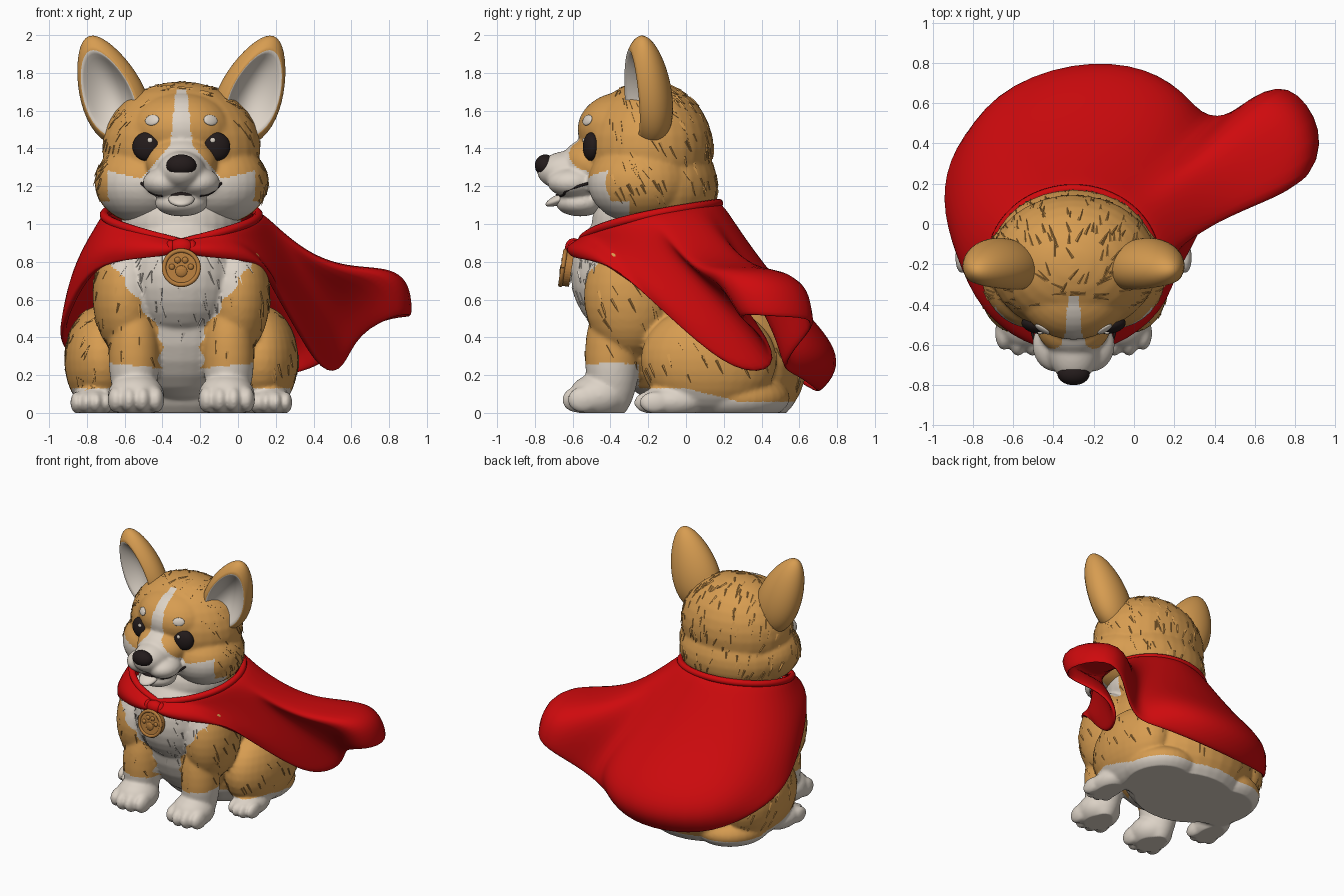
import bpy, bmesh, math, random
from mathutils import Matrix, Vector
from mathutils.bvhtree import BVHTree

random.seed(4)
if "Cube" in bpy.data.objects:
    bpy.data.objects.remove(bpy.data.objects["Cube"])
CENTRE_X = -0.3  # the animal's own symmetry plane


def material(name, rgb):
    m = bpy.data.materials.new(name)
    m.use_nodes = True
    m.diffuse_color = (*rgb, 1)
    m.node_tree.nodes["Principled BSDF"].inputs["Base Color"].default_value = (*rgb, 1)
    return m


TAN = material("tan fur", (0.68, 0.335, 0.082))
CREAM = material("cream fur", (0.72, 0.65, 0.57))
RED = material("red cloth", (0.62, 0.003, 0.004))
DARK = material("dark brown", (0.017, 0.011, 0.011))
GOLD = material("old gold", (0.46, 0.2, 0.045))


def add_object(name, mesh, mats, smooth=True):
    for m in mats:
        mesh.materials.append(m)
    ob = bpy.data.objects.new(name, mesh)
    ob.location.x = CENTRE_X
    bpy.context.collection.objects.link(ob)
    if smooth:
        mesh.shade_smooth()
    return ob


def finish(name, bm, mats, smooth=True):
    mesh = bpy.data.meshes.new(name)
    bm.to_mesh(mesh)
    bm.free()
    return add_object(name, mesh, mats, smooth)


def ellipsoid(bm, c, r, rot=Matrix(), seg=32):
    bmesh.ops.create_uvsphere(bm, u_segments=seg, v_segments=seg // 2, radius=1,
                              matrix=Matrix.Translation(c) @ rot @ Matrix.Diagonal((*r, 1)))


def ball(name, c, r, mat, rot=Matrix()):
    bm = bmesh.new()
    ellipsoid(bm, c, r, rot)
    return finish(name, bm, [mat])


def sculpt(name, parts, rule):
    """Fuse mirrored ellipsoids to one skin and colour its faces by a rule."""
    bm = bmesh.new()
    for c, r in parts:
        for s in ((1, -1) if c[0] else (1,)):
            ellipsoid(bm, (s * c[0], c[1], c[2]), r)
    raw = finish(name + "_raw", bm, [])
    re = raw.modifiers.new("fuse", 'REMESH')
    re.mode, re.voxel_size = 'VOXEL', 0.0105
    sm = raw.modifiers.new("soften", 'SMOOTH')
    sm.factor, sm.iterations = 0.5, 10
    mesh = bpy.data.meshes.new_from_object(raw.evaluated_get(bpy.context.evaluated_depsgraph_get()))
    bpy.data.objects.remove(raw)
    for v in mesh.vertices:
        v.co.z = max(v.co.z, 0)
    ob = add_object(name, mesh, [TAN, CREAM])
    for p in mesh.polygons:
        p.material_index = int(rule(p.center))
    return ob


def tube(name, pts, radius, mat):
    cu = bpy.data.curves.new(name, 'CURVE')
    cu.dimensions, cu.bevel_depth, cu.bevel_resolution, cu.use_fill_caps = '3D', radius, 3, True
    sp = cu.splines.new('NURBS')
    sp.points.add(len(pts) - 1)
    for p, co in zip(sp.points, pts):
        p.co = (*co, 1)
    sp.use_endpoint_u, sp.order_u = True, 3
    cu.materials.append(mat)
    ob = bpy.data.objects.new(name, cu)
    ob.location.x = CENTRE_X
    bpy.context.collection.objects.link(ob)


# Body, legs and paws
def body_rule(c):
    u, zig = abs(c.x), 0.015 * math.sin(c.z * 50)
    if c.y < -0.25 and u < 0.43 and c.z < 0.25 + 0.1 * (u - 0.24):
        return True
    if c.z < max(0.06, 0.13 - 0.25 * max(c.y, 0)):
        return True
    return c.y < -0.15 and u < 0.11 + 0.25 * min(max((c.z - 0.42) / 0.36, 0), 1) + zig


body_parts = [((0, 0.2, 0.26), (0.5, 0.44, 0.4)), ((0, -0.08, 0.55), (0.4, 0.4, 0.5)),
              ((0, -0.26, 0.73), (0.33, 0.35, 0.36)), ((0, -0.17, 1.0), (0.32, 0.33, 0.25)),
              ((0.29, -0.3, 0.62), (0.18, 0.24, 0.32)), ((0.25, -0.39, 0.3), (0.135, 0.145, 0.34)),
              ((0.24, -0.46, 0.09), (0.15, 0.16, 0.12)), ((0.42, 0.12, 0.28), (0.2, 0.36, 0.29)),
              ((0.47, -0.08, 0.06), (0.11, 0.18, 0.085)), ((0.28, 0.25, 0.08), (0.27, 0.3, 0.14))]
for d in (-0.105, -0.036, 0.036, 0.105):
    back = 3 * d * d
    body_parts += [((0.24 + d, -0.575 + back, 0.07), (0.045, 0.085, 0.07)),
                   ((0.475 + d * 0.75, -0.2 + back, 0.055), (0.034, 0.08, 0.058))]
body = sculpt("body", body_parts, body_rule)


# Head with muzzle and cheeks
def head_rule(c):
    u = abs(c.x)
    if c.y > -0.3:
        return False
    if c.z > 1.42:
        return c.y < -0.36 and u < 0.028 + 0.1 * (1.72 - c.z)
    if c.y < -0.45 and u < 0.058 + (1.42 - c.z) * 0.85:
        return True
    return c.z < 1.12 or (c.y < -0.4 and u < 0.39 and c.z < 1.235 + 0.25 * abs(u - 0.2))


head = sculpt("head", [
    ((0, -0.2, 1.4), (0.42, 0.345, 0.355)), ((0, -0.33, 1.5), (0.28, 0.245, 0.2)),
    ((0.2, -0.24, 1.22), (0.26, 0.28, 0.22)), ((0, -0.14, 1.2), (0.4, 0.31, 0.28)),
    ((0, -0.49, 1.32), (0.19, 0.17, 0.14)), ((0, -0.6, 1.28), (0.13, 0.19, 0.11)),
    ((0.085, -0.6, 1.22), (0.12, 0.135, 0.08)), ((0, -0.56, 1.11), (0.14, 0.13, 0.07))], head_rule)

hbm = bmesh.new()
hbm.from_mesh(head.data)
tree = BVHTree.FromBMesh(hbm)
hbm.free()


def face_point(u, z):
    co, n, _, _ = tree.ray_cast(Vector((u, -2, z)), Vector((0, 1, 0)))
    return co, n


# Eyes, brows, mouth corners and ears, mirrored
for s, side in ((1, "left"), (-1, "right")):
    co, n = face_point(0.185 * s, 1.41)
    n = (n + Vector((0, -1, 0))).normalized()
    rot = n.to_track_quat('Z', 'Y').to_matrix().to_4x4()
    ball(side + "_eye", co - n * 0.005, (0.076, 0.076, 0.042), DARK, rot)
    ball(side + "_eye_glint", co + n * 0.03 + Vector((-0.025 * s, -0.004, 0.032)), (0.014, 0.008, 0.014), CREAM)
    co, n = face_point(0.155 * s, 1.55)
    ball(side + "_brow", co, (0.042, 0.03, 0.012), CREAM, n.to_track_quat('Z', 'Y').to_matrix().to_4x4())
    tube(side + "_smile", [face_point(s * u, z)[0] for u, z in
         ((0.1, 1.15), (0.14, 1.155), (0.18, 1.18), (0.21, 1.215))], 0.007, DARK)

    bm = bmesh.new()
    bmesh.ops.create_uvsphere(bm, u_segments=40, v_segments=28, radius=1, matrix=Matrix.Rotation(math.pi / 2, 4, 'X'))
    rim = 0.77
    for f in bm.faces:
        c = f.calc_center_median()
        f.material_index = int(c.y < 0 and math.hypot(c.x, c.z) < rim - 0.02)
    for v in bm.verts:
        r = math.hypot(v.co.x, v.co.z)
        if v.co.y < 0 and r < rim:  # hollow the front
            v.co.y = -0.64 + 0.75 * (1 - (r / rim) ** 2)
        v.co.x *= 1 - 0.25 * v.co.z
        v.co.y *= 1 - 0.15 * v.co.z
    bm.transform(Matrix.Translation((0.375 * s, -0.21, 1.705)) @ Matrix.Rotation(s * 0.38, 4, 'Y')
                 @ Matrix.Rotation(0.08, 4, 'X') @ Matrix.Rotation(s * 0.3, 4, 'Z')
                 @ Matrix.Diagonal((0.17, 0.13, 0.312, 1)))
    finish(side + "_ear", bm, [TAN, CREAM])

ball("nose", (0, -0.745, 1.31), (0.08, 0.055, 0.058), DARK)
ball("mouth", (0, -0.6, 1.155), (0.1, 0.09, 0.02), DARK)
ball("tongue", (0, -0.66, 1.135), (0.07, 0.09, 0.028), CREAM, Matrix.Rotation(0.4, 4, 'X'))


# Raised fur tufts scattered over the skin
def tufts(name, ob, count, mat, allowed):
    bm = bmesh.new()
    polys = [p for p in ob.data.polygons if ob.data.materials[p.material_index] == mat and allowed(p.center)]
    for p in random.sample(polys, count):
        n = p.normal
        flow = Vector((random.uniform(-0.4, 0.4), 0.5, -1))
        d = (flow - n * flow.dot(n)).normalized() + n * 0.1
        length = random.uniform(0.05, 0.085)
        m = d.to_track_quat('Z', 'Y').to_matrix().to_4x4()
        bmesh.ops.create_cone(bm, segments=4, radius1=0.012, radius2=0, depth=length,
                              matrix=Matrix.Translation(p.center - n * 0.004 + d * length * 0.3) @ m)
    finish(name, bm, [mat], False)


tufts("body_tufts", body, 190, TAN, lambda c: c.z > 0.12 and abs(c.x) > 0.15 and (c.y < 0.1 or c.z < 0.45))
tufts("chest_tufts", body, 50, CREAM, lambda c: 0.4 < c.z < 0.85 and c.y < -0.45)
tufts("head_tufts", head, 220, TAN, lambda c: c.y > -0.42 and c.z > 1.14)


# Cape: a sheet between the neckline and a hand-placed hem
def neckline(a):
    y = -0.19 - 0.365 * math.cos(a)
    return Vector((-0.41 * math.sin(a), y, 0.9 + 0.21 * math.sqrt(max(0, (y + 0.555) / 0.73))))


hem = [(-0.05, -0.6, 0.84), (-0.25, -0.56, 0.82), (-0.46, -0.4, 0.78), (-0.58, -0.12, 0.58),
       (-0.65, 0.12, 0.4), (-0.6, 0.38, 0.3), (-0.36, 0.61, 0.15), (0, 0.7, 0.1),
       (0.33, 0.69, 0.12), (0.55, 0.58, 0.2), (0.72, 0.5, 0.23), (0.88, 0.6, 0.37),
       (1.07, 0.72, 0.5), (1.25, 0.47, 0.5), (1.17, 0.23, 0.53), (0.93, 0.42, 0.42),
       (0.86, 0.5, 0.22), (0.75, 0.27, 0.2), (0.62, 0, 0.43), (0.51, -0.2, 0.62),
       (0.46, -0.4, 0.78), (0.25, -0.56, 0.82), (0.05, -0.6, 0.84)]
BACK, FLAP, LAST, ROWS = 7, 13, len(hem) - 1, 9
bm = bmesh.new()
grid = []
for k, h in enumerate(hem):
    a = math.pi * (k / BACK if k <= BACK else 1 + (k - BACK) / (LAST - BACK))
    top, low = neckline(a), Vector(h)
    wave = max(0, 1 - ((k - FLAP) / 2.2) ** 2)  # share of the blown corner
    curl = max(0, 1 - ((k - BACK - 0.5) / 2.5) ** 2)  # share of the curled back hem
    out = Vector((low.x, low.y, 0)).normalized()
    puff = Vector((low.x - 0.95, low.y - 0.38, 0)).normalized()
    column = []
    for j in range(ROWS + 1):
        t = j / ROWS
        arch, swell = math.sin(math.pi * t), math.sin(math.pi * t ** 3)
        p = top.lerp(low, t) + out * (0.045 * arch * (1 - wave) + 0.195 * swell * curl)
        p += puff * 0.12 * swell * wave
        p.z += wave * (0.17 * swell - 0.08 * arch)
        column.append(bm.verts.new(p))
    grid.append(column)
for a, b in zip(grid, grid[1:]):
    for j in range(ROWS):
        bm.faces.new((a[j], a[j + 1], b[j + 1], b[j]))
cape = finish("cape", bm, [RED])
solid = cape.modifiers.new("cloth thickness", 'SOLIDIFY')
solid.thickness, solid.offset = 0.035, 0
cape.modifiers.new("smooth cloth", 'SUBSURF').levels = 2
cape.modifiers["smooth cloth"].render_levels = 2
tube("cape_collar", [neckline(math.tau * i / 32) for i in range(33)], 0.024, RED)
ball("cape_knot", (0, -0.595, 0.875), (0.065, 0.045, 0.05), RED)
for s in (-1, 1):
    ball("knot_fold", (0.055 * s, -0.585, 0.875), (0.03, 0.042, 0.04), RED)

# Medallion with raised rim and paw print
tilt = Matrix.Translation((0, -0.63, 0.765)) @ Matrix.Rotation(math.pi / 2 - 0.15, 4, 'X')
bm = bmesh.new()
bmesh.ops.create_cone(bm, cap_ends=True, segments=40, radius1=0.095, radius2=0.095, depth=0.05, matrix=tilt)
for x, y, r in ((0, -0.02, 0.032), (-0.05, 0.005, 0.016), (-0.02, 0.04, 0.017), (0.02, 0.04, 0.017), (0.05, 0.005, 0.016)):
    ellipsoid(bm, tilt @ Vector((x, y, 0.025)), (r, 0.012, r), seg=16)
finish("medallion", bm, [GOLD], False)
tube("medallion_rim", [tilt @ Vector((0.092 * math.cos(math.tau * i / 32), 0.092 * math.sin(math.tau * i / 32), 0.022))
                       for i in range(33)], 0.012, GOLD)
